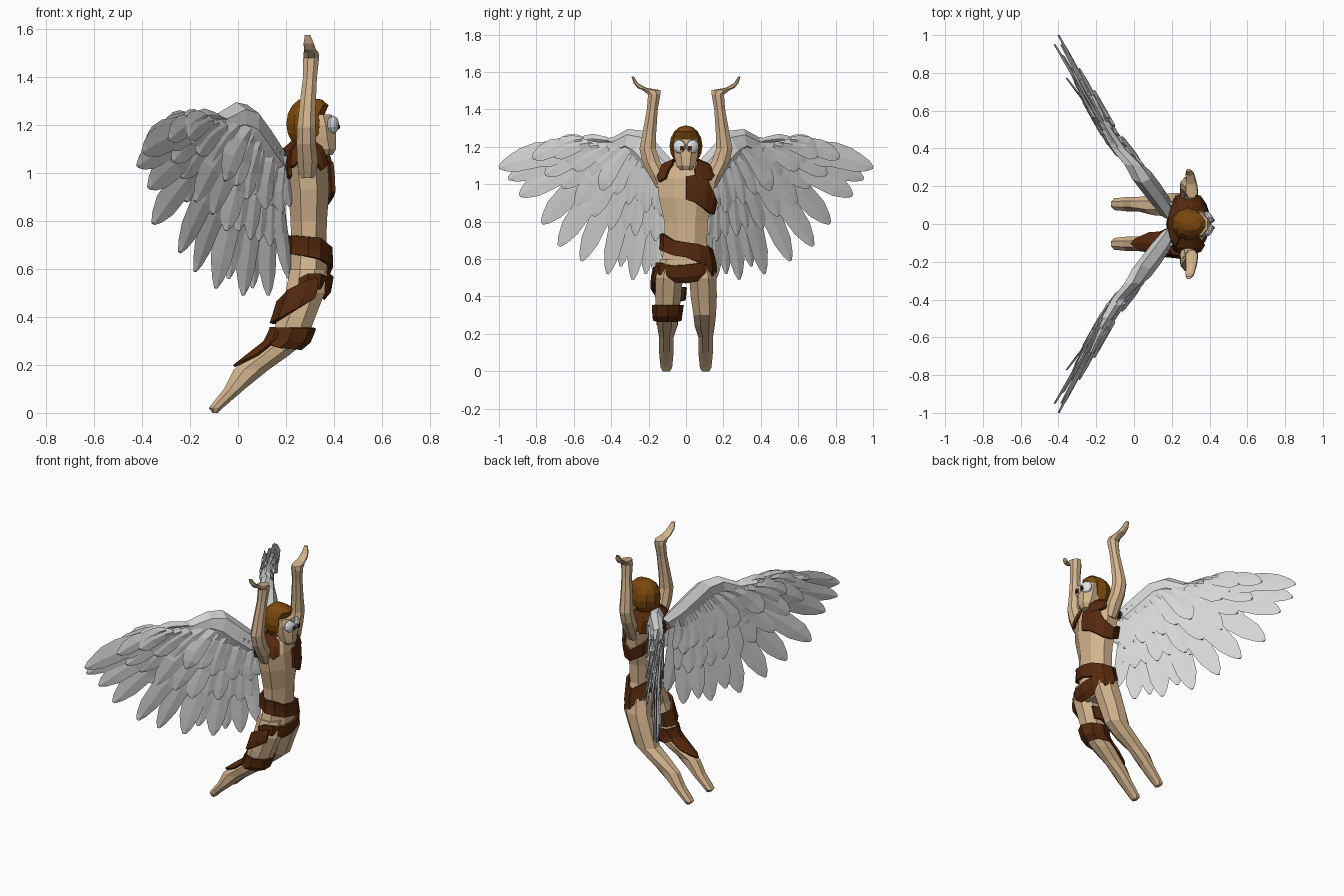
import bpy, bmesh, math
from mathutils import Vector

if "Cube" in bpy.data.objects:
    bpy.data.objects.remove(bpy.data.objects["Cube"])


def material(name, rgb):
    m = bpy.data.materials.new(name)
    m.diffuse_color = (*rgb, 1)
    m.use_nodes = True
    m.node_tree.nodes["Principled BSDF"].inputs["Base Color"].default_value = m.diffuse_color
    return m


SKIN = material("skin", (0.66, 0.46, 0.27))
LEATHER = material("brown_leather", (0.09, 0.022, 0.004))
HAIR = material("hair_brown", (0.20, 0.065, 0.004))
FEATHER = material("feather_grey", (0.67, 0.67, 0.68))
WHITE = material("eye_white", (0.8, 0.82, 0.85))
IRIS = material("iris_red_brown", (0.2, 0.03, 0.01))
BLACK = material("pupil_black", (0.01, 0.01, 0.01))


def finish(bm, name, mat, recalc=True):
    if recalc:
        bmesh.ops.recalc_face_normals(bm, faces=bm.faces)
    me = bpy.data.meshes.new(name)
    bm.to_mesh(me)
    bm.free()
    me.materials.append(mat)
    ob = bpy.data.objects.new(name, me)
    bpy.context.collection.objects.link(ob)
    return ob


def skin_rings(bm, rings):
    """Bridge a list of point rings and cap both ends."""
    vs = [[bm.verts.new(p) for p in r] for r in rings]
    n = len(vs[0])
    for a, b in zip(vs, vs[1:]):
        for i in range(n):
            j = (i + 1) % n
            bm.faces.new((a[i], a[j], b[j], b[i]))
    bm.faces.new(vs[0][::-1])
    bm.faces.new(vs[-1])


def lerp(table, t):
    """Interpolate rows keyed by their first value."""
    t = min(max(t, table[0][0]), table[-1][0])
    for a, b in zip(table, table[1:]):
        if t <= b[0]:
            k = (t - a[0]) / (b[0] - a[0])
            return [p + (q - p) * k for p, q in zip(a[1:], b[1:])]


def body(name, table, side=1, n=8, mat=SKIN):
    """Stack of n-sided rings; rows are z, cx, cy, rx, ry."""
    bm = bmesh.new()
    rings = []
    for z, cx, cy, rx, ry in table:
        ang = [2 * math.pi * (i + 0.5) / n for i in range(n)]
        rings.append([(cx + 1.05 * rx * math.cos(a), side * cy + 1.05 * ry * math.sin(a), z) for a in ang])
    skin_rings(bm, rings)
    return finish(bm, name, mat)


def wrap(name, table, rows, side=1, off=0.008, thick=0.016):
    """Leather strip around a body part; rows are angle, low z, high z."""
    bm = bmesh.new()
    cols = []
    for a, lo, hi in rows:
        a = math.radians(a)
        col = []
        for k in range(4):
            z = lo + (hi - lo) * k / 3
            cx, cy, rx, ry = lerp(table, z)
            col.append(bm.verts.new((cx + (rx + off) * math.cos(a), side * cy + (ry + off) * math.sin(a), z)))
        cols.append(col)
    for a, b in zip(cols, cols[1:]):
        for k in range(3):
            bm.faces.new((a[k], b[k], b[k + 1], a[k + 1]))
    bmesh.ops.remove_doubles(bm, verts=bm.verts, dist=1e-5)
    ob = finish(bm, name, LEATHER, recalc=False)
    mod = ob.modifiers.new("thickness", 'SOLIDIFY')
    mod.thickness, mod.offset = thick, 1


# Body tables
TORSO = [(0.48, .28, 0, .06, .09), (0.51, .285, 0, .08, .145), (0.57, .29, 0, .085, .14),
         (0.68, .295, 0, .075, .115), (0.80, .295, 0, .078, .12), (0.93, .295, 0, .088, .15),
         (1.03, .285, 0, .092, .16), (1.09, .28, 0, .08, .125), (1.12, .285, 0, .045, .06),
         (1.16, .30, 0, .04, .045)]
LEG = [(0.0, -.095, .105, .012, .02), (0.02, -.093, .105, .03, .032), (0.10, -.015, .105, .045, .04),
       (0.18, .055, .105, .075, .04), (0.24, .135, .10, .08, .055), (0.30, .21, .10, .078, .062),
       (0.40, .245, .095, .08, .072), (0.50, .28, .09, .085, .075), (0.60, .29, .08, .075, .06)]
ARM = [(0.98, .29, .13, .035, .03), (1.05, .29, .15, .045, .05), (1.12, .285, .185, .042, .05),
       (1.19, .285, .205, .04, .045), (1.28, .29, .195, .035, .037), (1.40, .30, .18, .03, .03),
       (1.48, .305, .17, .034, .034), (1.503, .305, .185, .032, .05), (1.515, .30, .235, .026, .026),
       (1.54, .295, .268, .022, .012), (1.575, .29, .285, .012, .007)]

body("torso", TORSO)
for side, label in ((1, "left"), (-1, "right")):
    body(label + "_leg", LEG, side)
    body(label + "_arm", ARM, side)

# Leather garments
wrap("waist_band", TORSO, [(-180, .66, .74), (-135, .66, .74), (-90, .65, .735), (-60, .64, .73), (-30, .62, .70),
                           (0, .61, .69), (30, .58, .68), (60, .55, .66), (90, .54, .65), (135, .60, .69), (180, .66, .74)])
wrap("hip_band", TORSO, [(-110, .49, .56), (-90, .50, .58), (-60, .50, .58), (-30, .485, .565), (0, .48, .57),
                         (30, .49, .58), (60, .51, .61), (90, .53, .63)])
wrap("thigh_wrap", LEG, [(60, .38, .45), (90, .38, .45), (135, .37, .45), (180, .37, .46), (225, .39, .51),
                         (270, .44, .55), (300, .48, .56)], -1)
wrap("knee_wrap", LEG, [(a, .27 + .015 * (abs(a) > 100), .355) for a in range(-180, 181, 45)], -1, .008, .010)
wrap("calf_guard", LEG, [(125, .24, .34), (150, .205, .34), (180, .19, .34), (210, .205, .34), (235, .24, .34)], -1, .005, .012)
wrap("chest_sash", TORSO, [(0, .92, 1.04), (20, .90, 1.05), (40, .87, 1.04), (60, .845, .95), (90, .84, .91),
                           (130, .88, .96), (180, .94, 1.03), (230, .99, 1.08)])
wrap("left_shoulder_strap", TORSO, [(18, 1.0, 1.08), (30, 1.02, 1.10), (50, 1.02, 1.115), (70, 1.05, 1.12),
                                    (100, 1.05, 1.12), (125, 1.03, 1.12)])
wrap("right_shoulder_strap", TORSO, [(-125, 1.02, 1.12), (-100, 1.05, 1.12), (-75, 1.05, 1.12), (-55, 1.01, 1.115), (-38, 1.03, 1.10)])
wrap("back_collar", TORSO, [(120, 1.03, 1.12), (150, 1.02, 1.12), (180, 1.02, 1.12), (210, 1.02, 1.12), (235, 1.02, 1.12)])

# Head: face block under a cap of hair
body("face", [(1.075, .365, 0, .03, .03), (1.10, .36, 0, .05, .052), (1.15, .345, 0, .066, .064),
              (1.20, .337, 0, .071, .07), (1.243, .33, 0, .062, .062)])
bm = bmesh.new()
bmesh.ops.create_uvsphere(bm, u_segments=10, v_segments=8, radius=1)
for v in bm.verts:
    x, y, z = v.co
    v.co = (.287 + .09 * x, .088 * y, 1.205 + .11 * z)
    if z > .5:
        v.co.x += .03 * (x > .1)
    else:
        v.co.x = min(v.co.x, .362 if z > .2 else .345)
finish(bm, "hair", HAIR)


def disc(name, y, z, x, r, h, mat, n):
    bm = bmesh.new()
    ring = [(r * math.cos(2 * math.pi * (i + .5) / n), r * math.sin(2 * math.pi * (i + .5) / n)) for i in range(n)]
    skin_rings(bm, [[(x + k, y + a, z + b * 1.15) for a, b in ring] for k in (0, h)])
    finish(bm, name, mat)


for s, label in ((1, "left"), (-1, "right")):
    bm = bmesh.new()
    bmesh.ops.create_uvsphere(bm, u_segments=10, v_segments=6, radius=1)
    for v in bm.verts:
        x, y, z = v.co
        v.co = (.396 + .022 * z - .012 * x, s * (.035 + .034 * x), 1.202 + .038 * y)
    finish(bm, label + "_eye", WHITE)
    disc(label + "_iris", s * .022, 1.193, .414, .015, .008, IRIS, 4)
    disc(label + "_pupil", s * .020, 1.193, .418, .008, .007, BLACK, 4)

# Wings: feathers lie along a curved upright sheet, x as a function of |y|
SHEET = [(0, .21), (.06, .18), (.14, .13), (.31, .0), (.42, -.1), (.55, -.17), (.68, -.235), (.8, -.31), (1, -.41)]
# base y, base z, tip x, tip y, tip z, half width
FLIGHT = [(.09, 1.03, .21, .10, .56, .036), (.11, 1.04, .12, .155, .49, .042), (.14, 1.06, .06, .215, .52, .038),
          (.17, 1.08, .015, .285, .49, .046), (.21, 1.11, -.04, .35, .56, .040), (.24, 1.13, -.10, .42, .52, .048),
          (.27, 1.15, -.18, .56, .59, .054), (.31, 1.16, -.25, .68, .67, .058), (.36, 1.17, -.355, .77, .79, .062),
          (.42, 1.17, -.38, .89, .94, .066), (.47, 1.18, -.42, .95, 1.03, .058), (.52, 1.19, -.405, 1.0, 1.09, .060),
          (.56, 1.21, -.385, .95, 1.13, .045)]
SHAPE = ((0, .45), (.25, .75), (.6, 1), (.82, .88), (.94, .5), (1, .15))


def sheet(y):
    return lerp(SHEET, y)[0]


def feather(bm, side, base, tip, width, thick, off, twist=-.2):
    """Leaf-shaped ridged blade between two 3D points."""
    d = Vector((tip.y - base.y, tip.z - base.z)).normalized()
    nrm = Vector((-d.y, d.x))
    rings = []
    for t, w in SHAPE:
        c = base.lerp(tip, t)
        arch = .018 * math.sin(math.pi * t)
        th = thick * (1 - .6 * t)
        ring = []
        for across, dx in ((width * w, 0), (0, th), (-width * w, 0), (0, -th)):
            y = c.y + nrm.x * (across + arch)
            x = c.x + sheet(y) - sheet(c.y) + twist * across + off + dx
            ring.append((x, side * y, c.z + nrm.y * (across + arch)))
        rings.append(ring)
    skin_rings(bm, rings)


for side, label in ((1, "left"), (-1, "right")):
    # Long feathers with two rows of shorter ones over both faces of the wing
    for layer, reach, wide, shift, offs in (("flight", 1, 1, 0, (0,)), ("middle", .62, .9, .5, (.02, -.02)),
                                            ("short", .36, .8, 0, (.036, -.036))):
        bm = bmesh.new()
        rows = [Vector(r) for r in FLIGHT]
        if shift:
            rows = [a.lerp(b, shift) for a, b in zip(rows, rows[1:])]
        for off in offs:
            for i, (by, bz, tx, ty, tz, w) in enumerate(rows):
                base, tip = Vector((sheet(by), by, bz)), Vector((tx, ty, tz))
                if reach < 1:
                    tip = base.lerp(tip, reach + .03 * (i % 2))
                    base.z += .03
                feather(bm, side, base, tip, w * wide, .014, off + .006 * (i % 2))
        finish(bm, f"{label}_wing_{layer}_feathers", FEATHER)
    # Small feathers on the leading edge
    bm = bmesh.new()
    for i, (y0, z0, y1, z1) in enumerate([(.46, 1.2, .68, 1.24), (.38, 1.22, .58, 1.23), (.60, 1.19, .80, 1.17)]):
        feather(bm, side, Vector((sheet(y0), y0, z0)), Vector((sheet(y1), y1, z1)), .026, .03, .01 * (1 - i))
    finish(bm, label + "_wing_edge_feathers", FEATHER)
    # Wing arm
    bm = bmesh.new()
    rings = []
    for y, z, r in ((.05, 1.03, .045), (.12, 1.07, .065), (.19, 1.14, .07), (.26, 1.215, .07), (.32, 1.235, .06),
                    (.40, 1.20, .05), (.52, 1.20, .04), (.66, 1.19, .025)):
        k = .6 if y < .3 else .15
        ring = []
        for i in range(6):
            a = math.pi * (i / 3 + 1 / 6)
            ring.append((sheet(y) + r * .8 * math.cos(a), side * (y - k * r * math.sin(a)), z + r * math.sin(a)))
        rings.append(ring)
    skin_rings(bm, rings)
    finish(bm, label + "_wing_arm", FEATHER)
